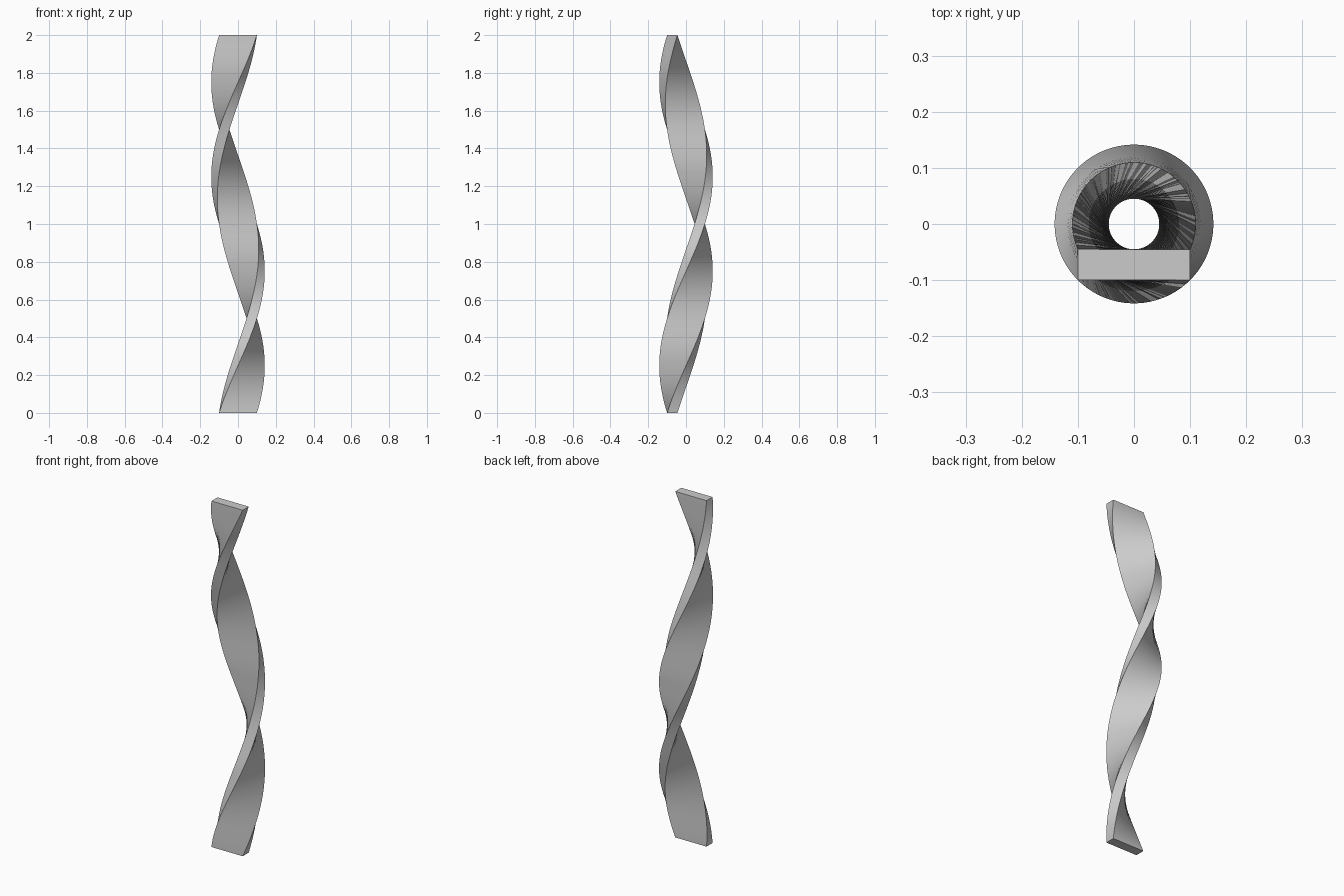
import bpy, bmesh
from math import pi, radians
from mathutils import Matrix, Vector

cube = bpy.data.objects.get("Cube")
if cube:
    bpy.data.objects.remove(cube, do_unlink=True)

HEIGHT = 2.0
STEPS = 256
HALF_WIDTH = 0.1
FRONT, BACK = -0.1, -0.045

# Off-centre rectangular section, swept upward through one full turn
section = [Vector((-HALF_WIDTH, FRONT, 0)), Vector((HALF_WIDTH, FRONT, 0)),
           Vector((HALF_WIDTH, BACK, 0)), Vector((-HALF_WIDTH, BACK, 0))]

bm = bmesh.new()
rings = []
for i in range(STEPS + 1):
    t = i / STEPS
    turn = Matrix.Translation((0, 0, HEIGHT * t)) @ Matrix.Rotation(2 * pi * t, 4, 'Z')
    rings.append([bm.verts.new(turn @ p) for p in section])

# Side walls between neighbouring rings
for low, high in zip(rings, rings[1:]):
    for k in range(4):
        n = (k + 1) % 4
        bm.faces.new((low[k], low[n], high[n], high[k]))

# End caps
bm.faces.new(rings[0][::-1])
bm.faces.new(rings[-1])
bmesh.ops.recalc_face_normals(bm, faces=bm.faces)

mesh = bpy.data.meshes.new("twisted_bar")
bm.to_mesh(mesh)
bm.free()
bar = bpy.data.objects.new("twisted_bar", mesh)
bpy.context.collection.objects.link(bar)

# Smooth twist with crisp corners
bpy.ops.object.select_all(action='DESELECT')
bar.select_set(True)
bpy.context.view_layer.objects.active = bar
bpy.ops.object.shade_smooth_by_angle(angle=radians(30))
